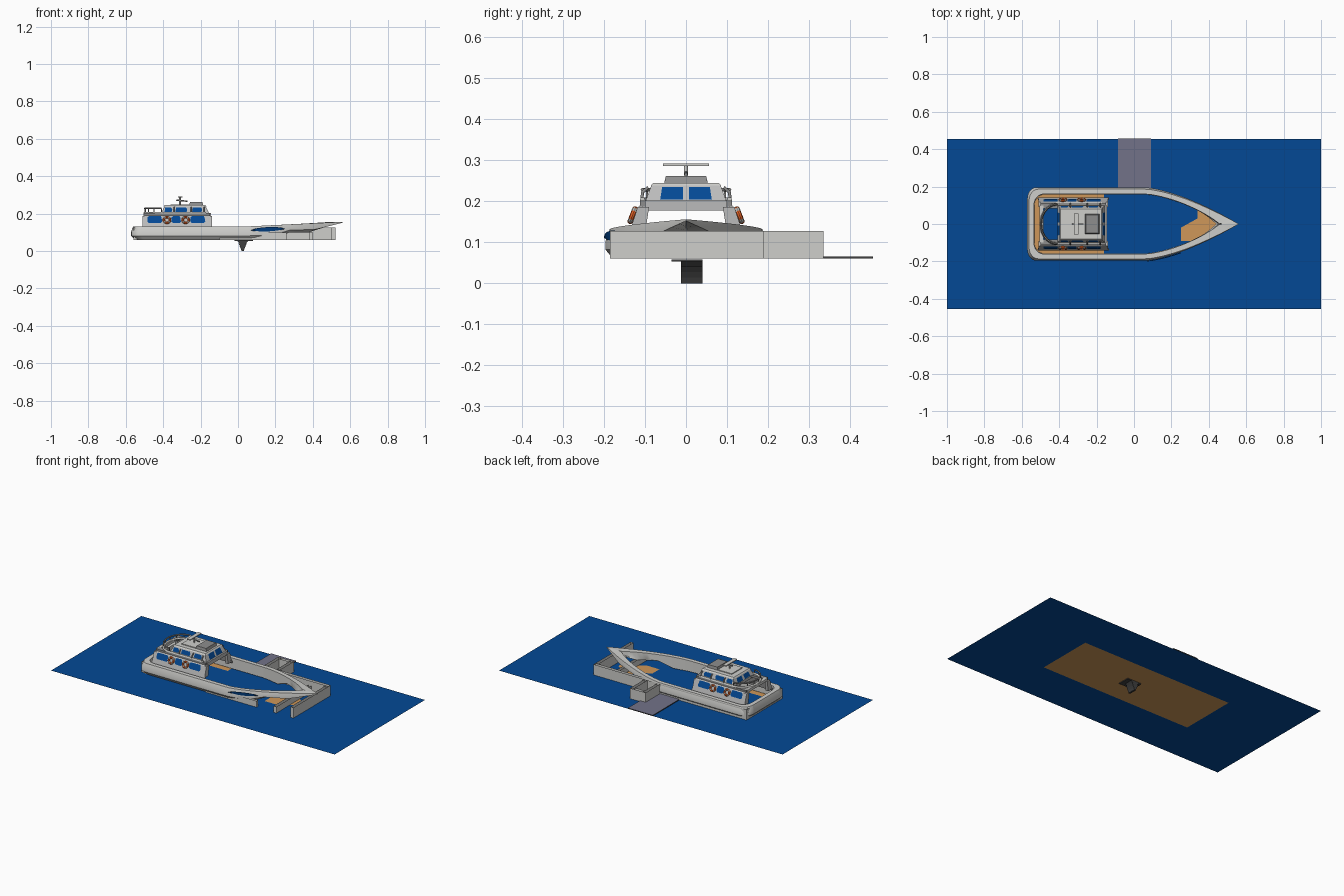
import bpy, bmesh, math

if "Cube" in bpy.data.objects:
    bpy.data.objects.remove(bpy.data.objects["Cube"])

def mat(name, r, g, b):
    m = bpy.data.materials.new(name)
    m.diffuse_color = (r, g, b, 1)
    m.use_nodes = True
    m.node_tree.nodes["Principled BSDF"].inputs["Base Color"].default_value = m.diffuse_color
    return m

LIGHT = mat("light grey paint", 0.62, 0.62, 0.60)
CABIN = mat("cabin grey", 0.50, 0.50, 0.50)
MID = mat("mid grey", 0.27, 0.27, 0.27)
DARK = mat("dark grey", 0.05, 0.05, 0.05)
BLUE = mat("sea blue", 0.001, 0.066, 0.30)
TAN = mat("wood tan", 0.62, 0.31, 0.10)
DOCK = mat("dock grey", 0.17, 0.17, 0.25)
ORANGE = mat("orange", 0.85, 0.13, 0.02)

def mesh(name, verts, faces, m, fix=True):
    me = bpy.data.meshes.new(name)
    me.from_pydata([tuple(v) for v in verts], [], faces)
    ob = bpy.data.objects.new(name, me)
    bpy.context.collection.objects.link(ob)
    me.materials.append(m)
    if fix:
        bm = bmesh.new()
        bm.from_mesh(me)
        bmesh.ops.recalc_face_normals(bm, faces=bm.faces)
        bm.to_mesh(me)
        bm.free()
    return ob

def box(name, x0, x1, y0, y1, z0, z1, m, taper=(0, 0), caps=True):
    tx, ty = taper
    v = [(x0, y0, z0), (x1, y0, z0), (x1, y1, z0), (x0, y1, z0),
         (x0 + tx, y0 + ty, z1), (x1 - tx, y0 + ty, z1),
         (x1 - tx, y1 - ty, z1), (x0 + tx, y1 - ty, z1)]
    f = [(0, 1, 5, 4), (1, 2, 6, 5), (2, 3, 7, 6), (3, 0, 4, 7)]
    if caps:
        f += [(3, 2, 1, 0), (4, 5, 6, 7)]
    return mesh(name, v, f, m, False)

def rect(name, x0, x1, y0, y1, z, m):
    return mesh(name, [(x0, y0, z), (x1, y0, z), (x1, y1, z), (x0, y1, z)], [(0, 1, 2, 3)], m, False)

def pipe(name, pts, r, m):
    cu = bpy.data.curves.new(name, 'CURVE')
    cu.dimensions = '3D'
    cu.bevel_depth = r
    cu.bevel_resolution = 1
    cu.use_fill_caps = True
    s = cu.splines.new('POLY')
    s.points.add(len(pts) - 1)
    for p, c in zip(s.points, pts):
        p.co = (*c, 1)
    ob = bpy.data.objects.new(name, cu)
    bpy.context.collection.objects.link(ob)
    cu.materials.append(m)
    return ob

# Sea, wooden floor and dock
rect("sea", -1, 1, -0.455, 0.455, 0.060, BLUE)
rect("floor_underside", -0.54, 0.52, -0.175, 0.19, 0.0592, TAN)
rect("stern_floor", -0.55, -0.50, -0.175, 0.175, 0.0606, TAN)
for s in (-1, 1):
    y0, y1 = sorted((s * 0.125, s * 0.175))
    rect("side_floor", -0.50, -0.16, y0, y1, 0.0606, TAN)
mesh("bow_floor", [(x, y, 0.0606) for x, y in ((0.25, -0.09), (0.34, -0.09), (0.47, -0.01),
     (0.47, 0.01), (0.34, 0.085), (0.34, 0.03), (0.25, -0.02))], [tuple(range(7))], TAN, False)
box("dock", -0.085, 0.09, 0.19, 0.456, 0.0603, 0.0655, DARK)
rect("dock_top", -0.085, 0.09, 0.19, 0.456, 0.066, DOCK)

# Open topped double walls around the boat, and the side bay
WALLS = [(-0.56, 0.52, 0.17, 0.19, 0.127), (-0.56, -0.54, -0.17, 0.17, 0.127),
         (0.50, 0.52, -0.185, 0.17, 0.127), (0.38, 0.40, -0.185, 0.17, 0.10),
         (-0.10, 0.26, -0.185, -0.17, 0.10), (0.05, 0.07, 0.19, 0.335, 0.127),
         (0.14, 0.16, 0.19, 0.335, 0.127), (0.07, 0.14, 0.315, 0.335, 0.127)]
for x0, x1, y0, y1, h in WALLS:
    box("quay_wall", x0, x1, y0, y1, 0.06, h, LIGHT, caps=False)

# Hull: a bulwark ring swept along the plan outline
half = [(-0.565, 0.0), (-0.565, 0.13)]
for i in range(7):
    a = math.pi / 2 * i / 6
    half.append((-0.515 - 0.05 * math.cos(a), 0.13 + 0.06 * math.sin(a)))
half += [(-0.3, 0.19), (-0.1, 0.19)]
for i in range(17):
    t = i / 16
    half.append((0.06 + 0.50 * t, 0.19 * (1 - t ** 1.5)))
outline = half + [(x, -y) for x, y in reversed(half[1:-1])]
rows = []
for x, y in outline:
    t = max(0, (x - 0.06) / 0.50)
    top = 0.132 + 0.024 * t
    low = 0.06 + 0.04 * min(1, max(0, (x - 0.18) / 0.1)) + 0.05 * max(0, t - 0.7) / 0.3
    s = 1 if y > 0 else -1 if y < 0 else 0
    def inset(d, z):
        xx = x + d * (1 if x < -0.5 else 0) - d * 2.2 * t ** 3
        return (xx, s * max(0, abs(y) - d), z)
    mid = low + (top - low) * 0.6
    rows.append([inset(0.012 + 0.03 * t, low), inset(-0.006 * (1 - t), (low + mid) / 2),
                 inset(-0.006 * (1 - t), mid), inset(0.004 * (1 - t), top),
                 inset(0.030, top), inset(0.032, low + 0.005)])
n, k = len(rows), 6
faces = [(i * k + j, ((i + 1) % n) * k + j, ((i + 1) % n) * k + (j + 1) % k, i * k + (j + 1) % k)
         for i in range(n) for j in range(k)]
hull = mesh("hull", [p for r in rows for p in r], faces, LIGHT)
bpy.context.view_layer.objects.active = hull
hull.select_set(True)
bpy.ops.object.shade_smooth_by_angle(angle=math.radians(35))

# Blue lens under the overhang of the front bow side
up, dn = [], []
for i in range(9):
    x = 0.07 + 0.18 * i / 8
    y = -0.19 * (1 - ((x - 0.06) / 0.5) ** 1.5)
    b = math.sin(math.pi * i / 8)
    up.append((x, y - 0.011, 0.115 + 0.013 * b ** 0.5 + 0.008 * (i / 8 - 0.5)))
    dn.append((x, y - 0.006, 0.113 - 0.008 * b + 0.008 * (i / 8 - 0.5)))
mesh("bow_panel", up + dn, [(i, i + 1, i + 10, i + 9) for i in range(8)], BLUE)

# Lower cabin: sloping sides, open ends
def side_y(z):
    return 0.141 - (z - 0.125) * 0.38
PROFILE = [(0.141, 0.115, -0.515, -0.135), (side_y(0.185), 0.185, -0.500, -0.150), (0.098, 0.202, -0.495, -0.155)]
for s in (-1, 1):
    v = [(x, s * y, z) for y, z, a, b in PROFILE for x in (a, b)]
    ob = mesh("cabin_side", v, [(0, 1, 3, 2), (2, 3, 5, 4)], CABIN)
    so = ob.modifiers.new("thickness", 'SOLIDIFY')
    so.thickness = 0.008
    so.offset = -1 if ob.data.polygons[0].normal.y * s > 0 else 1
    # corner pillars
    for x0 in (-0.51, -0.158):
        mesh("cabin_pillar", [(x0 + dx, s * y, z) for z, a, b in ((0.12, 0.1, 0.139), (0.186, 0.09, 0.118))
             for dx, y in ((0, a), (0.018, a), (0.018, b), (0, b))],
             [(0, 1, 2, 3), (4, 5, 6, 7), (0, 1, 5, 4), (1, 2, 6, 5), (2, 3, 7, 6), (3, 0, 4, 7)], CABIN)
    # side windows
    for x0, x1 in ((-0.485, -0.405), (-0.355, -0.305), (-0.255, -0.175)):
        c = 0.008
        pts = [(x0 + c, 0.150), (x1 - c, 0.150), (x1, 0.156), (x1 - 0.004, 0.180),
               (x1 - c, 0.186), (x0 + c, 0.186), (x0, 0.180), (x0, 0.156)]
        mesh("cabin_window", [(x, s * (side_y(z) + 0.0015), z) for x, z in pts], [tuple(range(8))], BLUE)
    # life rings with light bands
    for x in (-0.38, -0.28):
        bpy.ops.mesh.primitive_torus_add(major_radius=0.0165, minor_radius=0.0065, major_segments=24, minor_segments=8,
            location=(x, s * (side_y(0.166) + 0.005), 0.166), rotation=(s * math.radians(-69), 0, 0))
        ring = bpy.context.object
        ring.name = "life_ring"
        ring.data.materials.append(ORANGE)
        ring.data.materials.append(LIGHT)
        for p in ring.data.polygons:
            a = math.atan2(p.center.y, p.center.x) % (math.pi / 2)
            p.material_index = 1 if abs(a - math.pi / 4) < 0.15 else 0

# Upper deck: frame with an open aft well
box("deck_front", -0.40, -0.145, -0.1, 0.1, 0.178, 0.202, CABIN)
box("deck_aft", -0.505, -0.485, -0.1, 0.1, 0.185, 0.202, LIGHT)
for s in (-1, 1):
    y0, y1 = sorted((s * 0.082, s * 0.112))
    box("deck_side", -0.50, -0.15, y0, y1, 0.187, 0.202, MID)

# Upper cabin with windows all round
box("upper_cabin", -0.41, -0.155, -0.098, 0.098, 0.202, 0.24, CABIN, (0.018, 0.014))
box("upper_roof", -0.398, -0.168, -0.086, 0.086, 0.238, 0.245, LIGHT, (0.006, 0.006))
def slope(z):
    return (z - 0.202) / 0.038
for s in (-1, 1):
    for x0, x1 in ((-0.393, -0.355), (-0.335, -0.275), (-0.245, -0.195)):
        mesh("upper_side_window", [(x, s * (0.0995 - 0.014 * slope(z)), z) for x, z in
             ((x0, 0.209), (x1, 0.209), (x1 + 0.004, 0.222), (x1 - 0.003, 0.233), (x0 + 0.004, 0.233))],
             [(0, 1, 2, 3, 4)], BLUE)
    mesh("upper_front_window", [(-0.1535 - 0.018 * slope(z), s * y, z) for y, z in
         ((0.007, 0.204), (0.063, 0.204), (0.058, 0.235), (0.007, 0.235))], [(0, 1, 2, 3)], BLUE)
    mesh("upper_back_window", [(-0.4115 + 0.018 * slope(z), s * y, z) for y, z in
         ((0.009, 0.206), (0.063, 0.206), (0.058, 0.232), (0.009, 0.232))], [(0, 1, 2, 3)], BLUE)

# Roof housing, hatch and radar
box("roof_housing", -0.262, -0.185, -0.053, 0.053, 0.244, 0.262, MID, (0.006, 0.004))
box("roof_hatch", -0.36, -0.262, -0.053, 0.053, 0.244, 0.250, LIGHT)
pipe("radar_mast", [(-0.31, 0, 0.248), (-0.31, 0, 0.288)], 0.005, LIGHT)
radar = box("radar_bar", -0.012, 0.012, -0.056, 0.056, 0.286, 0.292, LIGHT)
radar.location.x = -0.31
pipe("radar_arm", [(-0.33, 0, 0.272), (-0.27, 0, 0.266)], 0.004, MID)

# Upper deck rail: U shaped, with posts
def rail(z):
    pts = [(-0.17, 0.106, z), (-0.41, 0.106, z)]
    pts += [(-0.41 - 0.088 * math.sin(a), 0.106 * math.cos(a), z)
            for a in (math.pi * i / 14 for i in range(1, 14))]
    return pts + [(-0.41, -0.106, z), (-0.17, -0.106, z)]
pipe("top_rail", rail(0.228)[1:-1], 0.0045, MID)
pipe("deck_arc", rail(0.203), 0.007, LIGHT)
for x, y, z in rail(0.228)[1:-1:2]:
    pipe("rail_post", [(x, y, 0.198), (x, y, z)], 0.003, MID)
# Curved side brackets
for s in (-1, 1):
    for x in (-0.34, -0.25, -0.18):
        pipe("side_bracket", [(x, s * 0.108, 0.198), (x, s * 0.106, 0.222), (x, s * 0.092, 0.234)], 0.0045, MID)

# Stepped fin below the hull
box("fin_plate", -0.02, 0.08, -0.035, 0.04, 0.053, 0.058, DARK)
for i, w in enumerate((0.042, 0.034, 0.024, 0.014)):
    z1 = 0.054 - i * 0.0135
    box("fin_step", 0.025 - w * 0.4, 0.025 + w * 0.4, -0.012, 0.04, max(0, z1 - 0.0135), z1, DARK, (-w * 0.3, 0))
